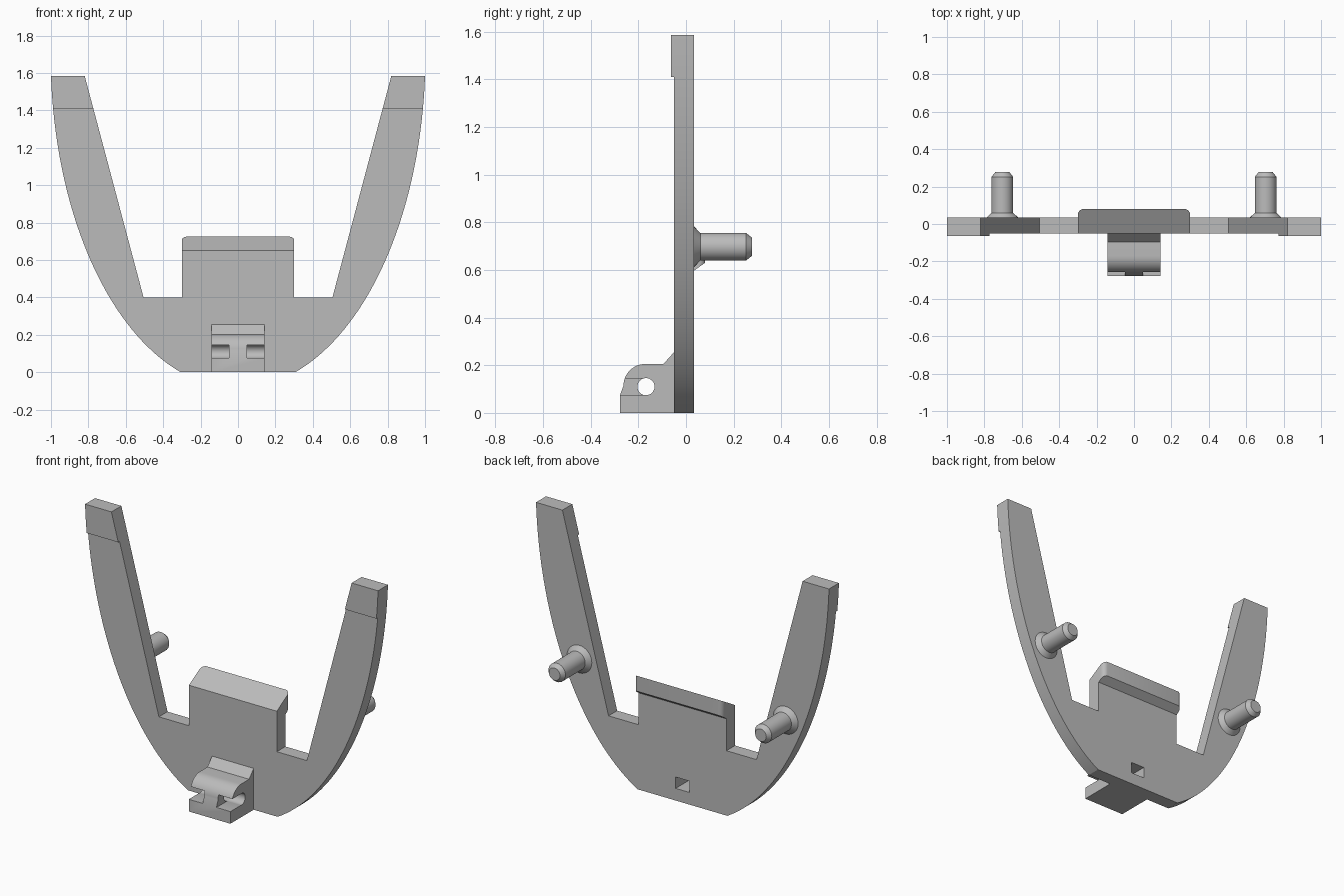
import bpy, bmesh, math

if "Cube" in bpy.data.objects:
    bpy.data.objects.remove(bpy.data.objects["Cube"], do_unlink=True)

grey = bpy.data.materials.new("plain grey")
grey.use_nodes = True
grey.diffuse_color = (0.5, 0.5, 0.5, 1)
grey.node_tree.nodes["Principled BSDF"].inputs["Base Color"].default_value = (0.5, 0.5, 0.5, 1)

BACK, FRONT, TIP_FRONT, TOP = 0.034, -0.05, -0.063, 1.585
STEP = 1.41
HOLE_Y, HOLE_Z, HOLE_R, SLOT = -0.168, 0.11, 0.036, 0.035


def finish(name, bm):
    bmesh.ops.recalc_face_normals(bm, faces=bm.faces)
    mesh = bpy.data.meshes.new(name)
    bm.to_mesh(mesh)
    bm.free()
    mesh.materials.append(grey)
    obj = bpy.data.objects.new(name, mesh)
    bpy.context.collection.objects.link(obj)
    return obj


def prism(points, axis, start, end):
    """Extrude a 2D outline along x (outline is y, z) or y (outline is x, z)."""
    bm = bmesh.new()
    place = (lambda p, d: (d, p[0], p[1])) if axis == "x" else (lambda p, d: (p[0], d, p[1]))
    rings = [[bm.verts.new(place(p, d)) for p in points] for d in (start, end)]
    for ring in rings:
        bm.faces.new(ring)
    count = len(points)
    for i in range(count):
        j = (i + 1) % count
        bm.faces.new((rings[0][i], rings[0][j], rings[1][j], rings[1][i]))
    return bm


def rect(u0, u1, v0, v1):
    return [(u0, v0), (u1, v0), (u1, v1), (u0, v1)]


def circle(u, v, r, n=32):
    return [(u + r * math.cos(math.tau * i / n), v + r * math.sin(math.tau * i / n)) for i in range(n)]


def activate(obj):
    bpy.ops.object.select_all(action="DESELECT")
    obj.select_set(True)
    bpy.context.view_layer.objects.active = obj


def cut(obj, bm):
    cutter = finish("cutter", bm)
    cutter.hide_render = True
    mod = obj.modifiers.new("cut", "BOOLEAN")
    mod.operation, mod.solver, mod.object = "DIFFERENCE", "EXACT", cutter
    activate(obj)
    bpy.ops.object.modifier_apply(modifier=mod.name)
    bpy.data.objects.remove(cutter, do_unlink=True)


def smooth(obj):
    activate(obj)
    bpy.ops.object.shade_smooth_by_angle(angle=math.radians(25))


def outer(z):
    return 1.002 * math.sqrt(1 - ((1.7 - z) / 1.785) ** 2)


def inner(z):
    return 0.505 + (z - 0.4) / (TOP - 0.4) * 0.315


# U-shaped plate: curved outside, straight tapering inside
steps = 40
half = [(outer(z), z) for z in (TOP * (i / steps) ** 1.4 for i in range(steps + 1))]
half += [(inner(TOP), TOP), (inner(0.4), 0.4)]
outline = half + [(-x, z) for x, z in reversed(half)]
plate = finish("curved_plate", prism(outline, "y", FRONT, BACK))
cut(plate, prism(rect(-0.047, 0.047, HOLE_Z - SLOT, HOLE_Z + SLOT), "y", -0.1, 0.1))
smooth(plate)

# Thicker pads at the arm tips
levels = [STEP + (TOP - STEP) * i / 4 for i in range(5)]
for side, label in ((1, "left"), (-1, "right")):
    pts = [(side * outer(z), z) for z in levels]
    pts += [(side * inner(TOP), TOP), (side * inner(STEP), STEP)]
    finish(label + "_tip_pad", prism(pts, "y", TIP_FRONT, FRONT))

# Centre tab with sloped top and a lip hooking backwards
tab = [(FRONT, 0.4), (FRONT, 0.65), (0.08, 0.725), (0.08, 0.63), (BACK, 0.597), (BACK, 0.4)]
bm = prism(tab, "x", -0.3, 0.3)
corners = [e for e in bm.edges
           if all(v.co.y > 0.07 for v in e.verts) and abs(e.verts[0].co.x - e.verts[1].co.x) < 0.01]
bmesh.ops.bevel(bm, geom=corners, offset=0.03, segments=5, profile=0.5, affect="EDGES")
smooth(finish("centre_tab", bm))

# Hinge lug: rounded block with cross hole, open at the front on both sides
lug = [(FRONT, 0), (-0.277, 0), (-0.277, 0.075)]
for i in range(13):
    a = math.pi - math.pi / 2 * i / 12
    lug.append((-0.172 + 0.09 * math.cos(a), 0.115 + 0.09 * math.sin(a)))
lug += [(-0.095, 0.205), (FRONT, 0.255)]
hinge = finish("hinge_lug", prism(lug, "x", -0.142, 0.142))
cut(hinge, prism(circle(HOLE_Y, HOLE_Z, HOLE_R), "x", -0.2, 0.2))
for side in (-1, 1):
    x0, x1 = sorted((side * 0.047, side * 0.2))
    cut(hinge, prism(rect(x0, x1, HOLE_Z - SLOT, HOLE_Z + SLOT), "y", -0.4, HOLE_Y))
cut(hinge, prism(rect(-0.047, 0.047, HOLE_Z - SLOT, HOLE_Z + SLOT), "y", HOLE_Y, 0.1))
smooth(hinge)

# Pins on the back: flared base, straight shaft, chamfered tip
pin_profile = [(BACK, 0.085), (0.06, 0.058), (0.252, 0.058), (0.277, 0.038)]
for side, label in ((1, "left"), (-1, "right")):
    bm = bmesh.new()
    rings = [[bm.verts.new((x, y, z)) for x, z in circle(side * 0.704, 0.697, r)] for y, r in pin_profile]
    for a, b in zip(rings, rings[1:]):
        for i in range(len(a)):
            j = (i + 1) % len(a)
            bm.faces.new((a[i], a[j], b[j], b[i]))
    bm.faces.new(rings[0])
    bm.faces.new(rings[-1])
    smooth(finish(label + "_pin", bm))
